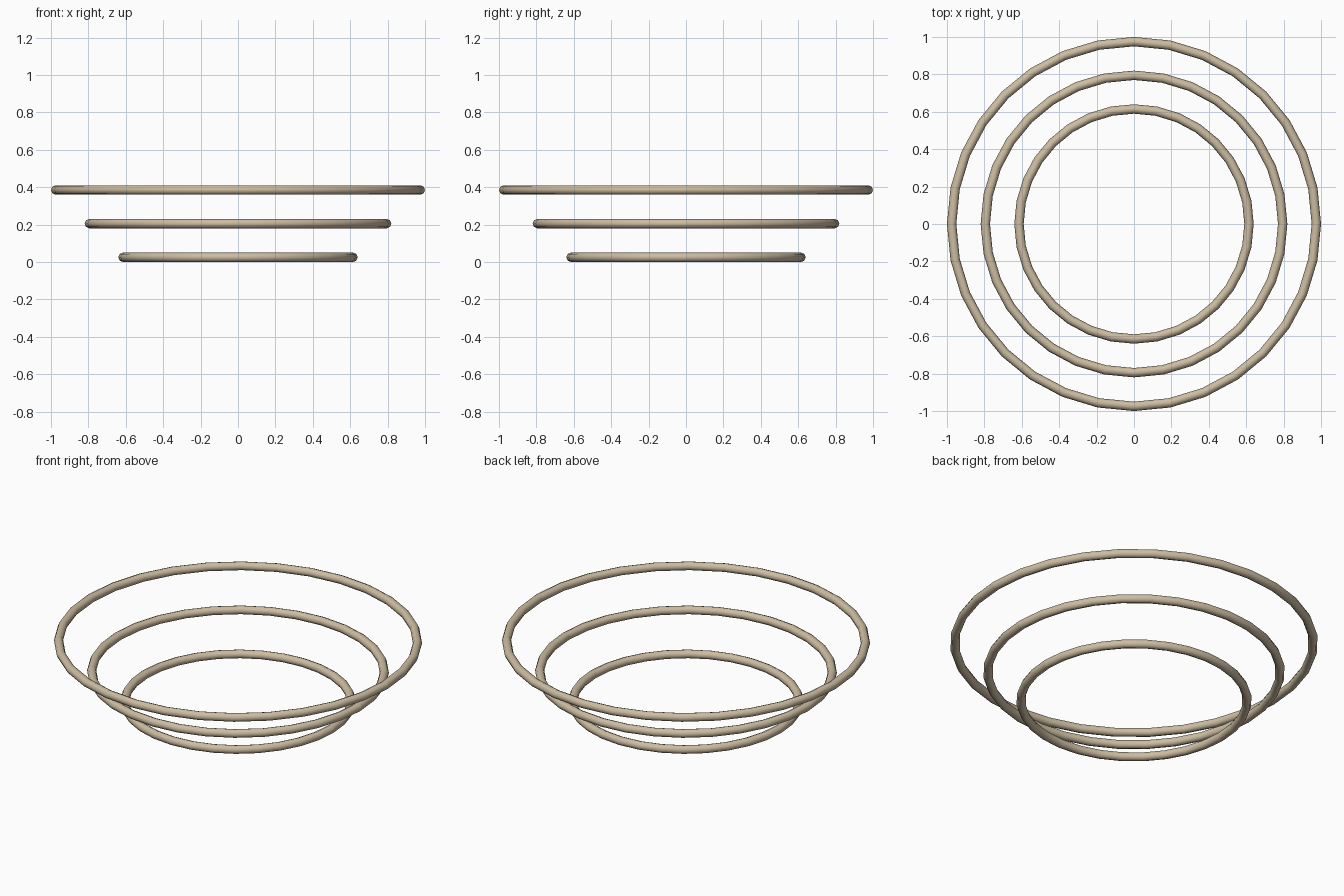
import bpy, bmesh, math

if "Cube" in bpy.data.objects:
    bpy.data.objects.remove(bpy.data.objects["Cube"])

TUBE = 0.025      # tube radius
SEGMENTS = 32     # steps round each ring
SIDES = 8         # sides of the tube

mat = bpy.data.materials.new("warm beige")
mat.diffuse_color = (0.61, 0.51, 0.36, 1)
mat.use_nodes = True
mat.node_tree.nodes["Principled BSDF"].inputs["Base Color"].default_value = mat.diffuse_color


def ring(name, outer, z):
    """Horizontal round tube, bent from a rod whose ends meet at +x."""
    bm = bmesh.new()
    loops = []
    for i in range(SEGMENTS + 1):
        a = 2 * math.pi * i / SEGMENTS
        loop = []
        for j in range(SIDES):
            b = 2 * math.pi * j / SIDES
            r = outer - TUBE + TUBE * math.cos(b)
            loop.append(bm.verts.new((r * math.cos(a), r * math.sin(a), z + TUBE * math.sin(b))))
        loops.append(loop)
    for p, q in zip(loops, loops[1:]):
        for j in range(SIDES):
            k = (j + 1) % SIDES
            bm.faces.new((p[j], q[j], q[k], p[k])).smooth = True
    bm.normal_update()
    mesh = bpy.data.meshes.new(name)
    bm.to_mesh(mesh)
    bm.free()
    mesh.materials.append(mat)
    obj = bpy.data.objects.new(name, mesh)
    bpy.context.collection.objects.link(obj)


# Three rings, widening upwards
for i, name in enumerate(("lower_ring", "middle_ring", "upper_ring")):
    ring(name, 0.64 + 0.18 * i, TUBE + 0.18 * i)
